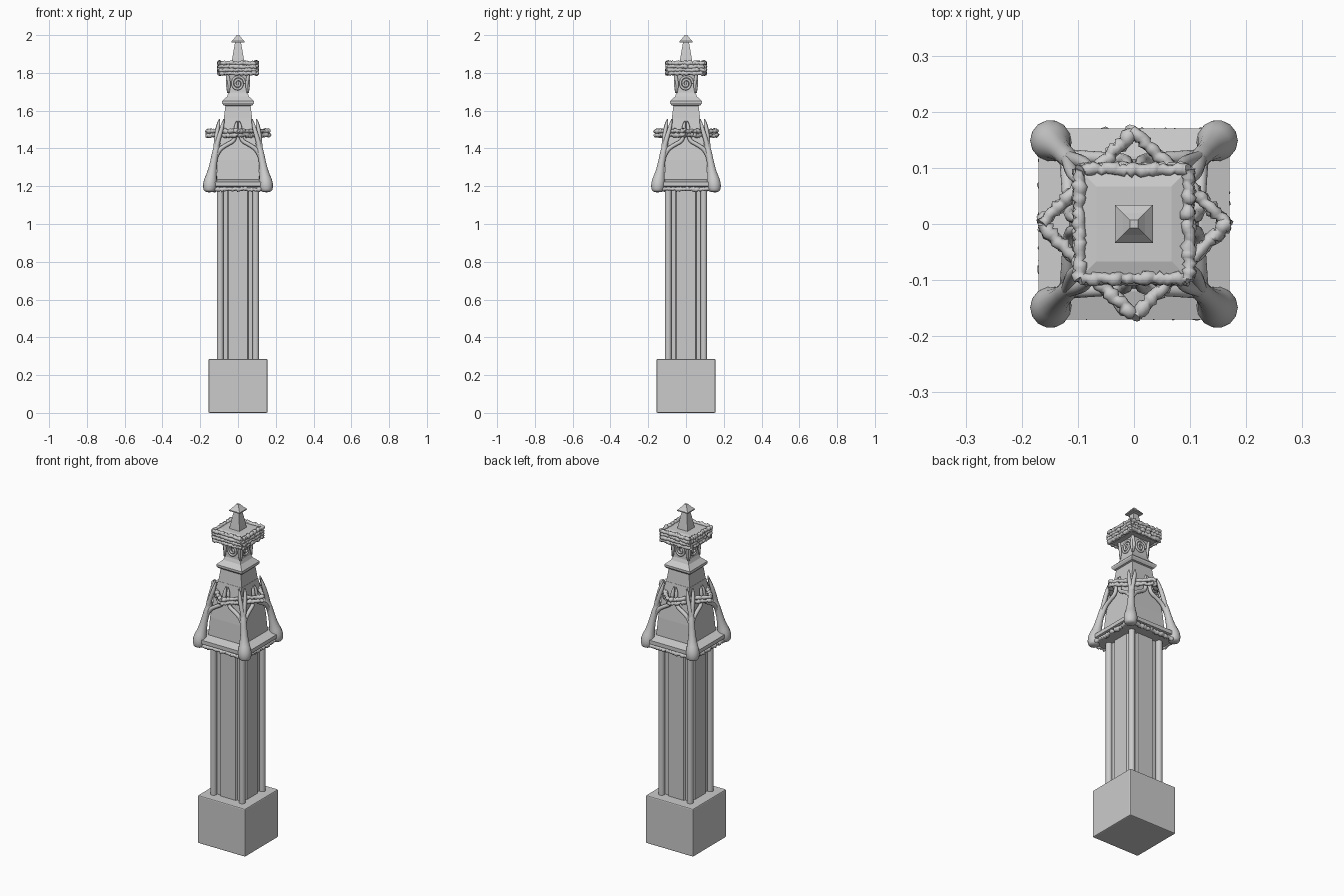
import bpy, bmesh, math, random
from mathutils import Vector, Matrix

if "Cube" in bpy.data.objects:
    bpy.data.objects.remove(bpy.data.objects["Cube"])

random.seed(4)
QUARTERS = [Matrix.Rotation(math.radians(90 * i), 3, 'Z') for i in range(4)]


def finish(name, bm, bevel=0):
    bmesh.ops.recalc_face_normals(bm, faces=bm.faces[:])
    mesh = bpy.data.meshes.new(name)
    bm.to_mesh(mesh)
    bm.free()
    ob = bpy.data.objects.new(name, mesh)
    bpy.context.collection.objects.link(ob)
    if bevel:
        m = ob.modifiers.new("bevel", 'BEVEL')
        m.width, m.segments = bevel, 2
    return ob


def loft(bm, rings):
    loops = [[bm.verts.new(p) for p in r] for r in rings]
    for a, b in zip(loops, loops[1:]):
        for i in range(len(a)):
            j = (i + 1) % len(a)
            bm.faces.new((a[i], a[j], b[j], b[i]))
    bm.faces.new(loops[0][::-1])
    bm.faces.new(loops[-1])


def square_stack(name, profile, bevel=0):
    bm = bmesh.new()
    loft(bm, [[(-h, -h, z), (h, -h, z), (h, h, z), (-h, h, z)] for h, z in profile])
    return finish(name, bm, bevel)


def tubes(name, paths, nurbs=True, res=3):
    """paths: lists of (x, y, z, radius)"""
    cu = bpy.data.curves.new(name, 'CURVE')
    cu.dimensions = '3D'
    cu.bevel_depth, cu.bevel_resolution = 1.0, res
    cu.use_fill_caps = True
    for path in paths:
        sp = cu.splines.new('NURBS' if nurbs else 'POLY')
        sp.points.add(len(path) - 1)
        for p, (x, y, z, r) in zip(sp.points, path):
            p.co, p.radius = (x, y, z, 1), r
        if nurbs:
            sp.order_u, sp.use_endpoint_u, sp.resolution_u = 3, True, 6
        sp.use_smooth = True
    ob = bpy.data.objects.new(name, cu)
    bpy.context.collection.objects.link(ob)
    return ob


def four(paths):
    return [[(*(q @ Vector(p[:3])), p[3]) for p in path] for q in QUARTERS for path in paths]


def mirror_x(path):
    return [(-x, y, z, r) for x, y, z, r in path]


def rough_band(name, half, heights, r, turn=0, n=34):
    """Square ring of lumpy, knotted strands stacked in height"""
    paths = []
    spin = Matrix.Rotation(math.radians(turn), 3, 'Z')
    for z in heights:
        for q in QUARTERS:
            path = []
            for i in range(n + 1):
                t = -half + 2 * half * i / n
                j = random.uniform
                p = spin @ q @ Vector((t, -half + j(-.25, .25) * r, z + j(-.3, .3) * r))
                path.append((*p, r * j(.65, 1.2)))
            paths.append(path)
    return tubes(name, paths, nurbs=False, res=2)


# Plinth
square_stack("plinth", [(.156, 0), (.156, .285)], .006)

# Shaft with raised centre panels and recesses beside them
side = [(-.08, -.084), (-.056, -.084), (-.05, -.094), (.05, -.094), (.056, -.084), (.08, -.084)]
outline = [q @ Vector((x, y, 0)) for q in QUARTERS for x, y in side]
bm = bmesh.new()
loft(bm, [[p + Vector((0, 0, z)) for p in outline] for z in (.28, 1.2)])
finish("shaft", bm)

# Round corner columns
tubes("corner_columns", four([[(.094, -.094, .28, .018), (.094, -.094, 1.2, .018)]]), nurbs=False)

# Lantern ledge and tapered body
square_stack("ledge", [(.155, 1.178), (.155, 1.195), (.17, 1.2), (.17, 1.222), (.12, 1.235)])
square_stack("lantern_body", [(.116, 1.22), (.108, 1.34), (.092, 1.47), (.078, 1.55)])
rough_band("ledge_trim", .157, [1.184], .012, n=44)

# Corner legs with bulbous feet, splitting into two prongs and arch branches
leg = [(.15, -.15, 1.168, .004), (.15, -.15, 1.169, .026), (.15, -.15, 1.19, .036),
       (.147, -.147, 1.222, .037), (.138, -.138, 1.27, .025), (.129, -.129, 1.33, .018),
       (.117, -.117, 1.39, .018), (.107, -.107, 1.43, .014)]
prong = [(.122, -.122, 1.36, .012), (.112, -.116, 1.42, .013), (.094, -.112, 1.48, .012),
         (.08, -.103, 1.53, .009), (.075, -.098, 1.555, .003)]
arch = [(.124, -.122, 1.34, .012), (.105, -.12, 1.39, .012), (.06, -.118, 1.42, .011),
        (.02, -.115, 1.44, .011), (.013, -.112, 1.48, .011), (.012, -.107, 1.52, .01),
        (.006, -.103, 1.545, .003)]
tubes("corner_legs", four([leg]), res=5)
tubes("leg_prongs", four([prong, mirror_x(prong)]))
tubes("arch_branches", four([arch, mirror_x(arch)]))

# Diamond shaped knotted ring around the lantern
rough_band("diamond_ring", .117, [1.47, 1.492], .012, turn=45)

# Stepped neck above the lantern
square_stack("stepped_neck", [(.078, 1.54), (.075, 1.56), (.067, 1.625), (.076, 1.628),
                              (.084, 1.64), (.084, 1.65), (.058, 1.675), (.05, 1.695),
                              (.047, 1.74), (.056, 1.8)])

# Scroll ornament on each neck face
scroll = []
for i in range(40):
    a, rad = i * .36, .037 * (1 - i / 46)
    scroll.append((rad * math.cos(a), -.052, 1.743 + rad * 1.1 * math.sin(a), .0065))
stem = [(.05, -.054, 1.695, .004), (.045, -.056, 1.73, .008), (.05, -.056, 1.765, .009),
        (.056, -.056, 1.8, .006)]
tubes("neck_scrolls", four([scroll, stem, mirror_x(stem)]), res=2)

# Knotted crown band and its flat cap
square_stack("crown_slab", [(.085, 1.79), (.094, 1.8), (.094, 1.85), (.067, 1.858)])
rough_band("crown_band", .097, [1.798, 1.816, 1.834, 1.852], .0115, n=30)

# Spike finial
square_stack("finial", [(.034, 1.855), (.03, 1.88), (.016, 1.96), (.034, 1.962),
                        (.034, 1.968), (.02, 1.983), (.009, 1.997), (.007, 2.0)])
